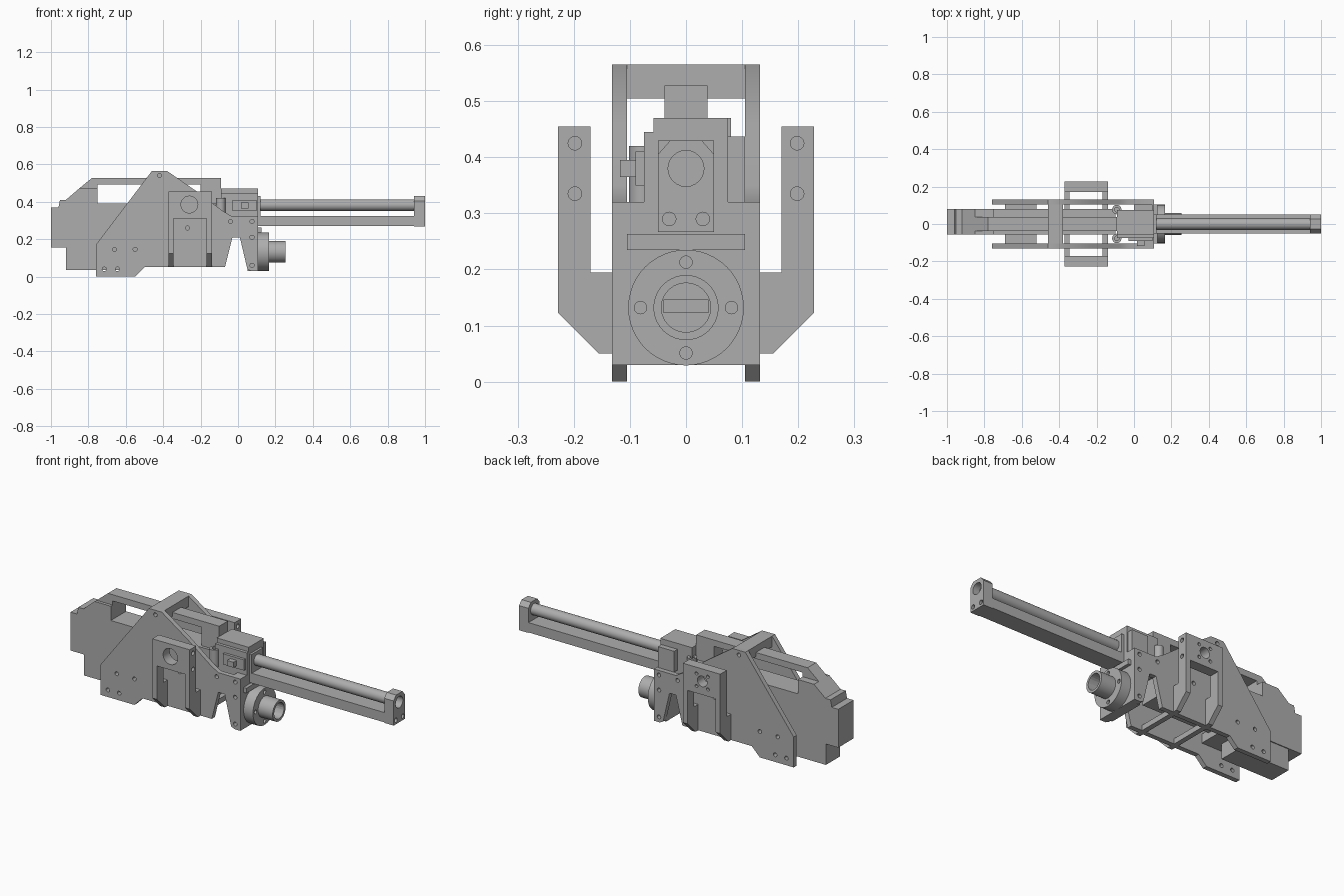
import bpy
import bmesh
import math
from mathutils import Matrix, Vector

cube = bpy.data.objects.get("Cube")
if cube:
    bpy.data.objects.remove(cube, do_unlink=True)

metal = bpy.data.materials.new("grey_metal")
metal.use_nodes = True
GREY = (0.42, 0.42, 0.42, 1)
metal.diffuse_color = GREY
metal.node_tree.nodes["Principled BSDF"].inputs["Base Color"].default_value = GREY


def finish(name, bm, smooth=False):
    bmesh.ops.recalc_face_normals(bm, faces=bm.faces)
    mesh = bpy.data.meshes.new(name)
    bm.to_mesh(mesh)
    bm.free()
    mesh.materials.append(metal)
    obj = bpy.data.objects.new(name, mesh)
    bpy.context.collection.objects.link(obj)
    if smooth:
        shade(obj)
    return obj


def activate(obj):
    bpy.ops.object.select_all(action='DESELECT')
    obj.select_set(True)
    bpy.context.view_layer.objects.active = obj


def shade(obj):
    activate(obj)
    bpy.ops.object.shade_smooth_by_angle(angle=math.radians(35))


def prism(name, points, axis, a, b):
    """Extrude an (x, z) profile along y, or a (y, z) profile along x."""
    bm = bmesh.new()
    place = (lambda u, v: (u, a, v)) if axis == "y" else (lambda u, v: (a, u, v))
    face = bm.faces.new([bm.verts.new(place(u, v)) for u, v in points])
    moved = bmesh.ops.extrude_face_region(bm, geom=[face])["geom"]
    step = Vector((0, b - a, 0)) if axis == "y" else Vector((b - a, 0, 0))
    bmesh.ops.translate(bm, vec=step, verts=[v for v in moved if isinstance(v, bmesh.types.BMVert)])
    return finish(name, bm)


def box(name, x, y, z):
    return prism(name, [(x[0], z[0]), (x[1], z[0]), (x[1], z[1]), (x[0], z[1])], "y", *y)


def add_rod(bm, axis, centre, r, length, sides):
    turn = {"x": Matrix.Rotation(math.pi / 2, 4, 'Y'),
            "y": Matrix.Rotation(math.pi / 2, 4, 'X'),
            "z": Matrix()}[axis]
    bmesh.ops.create_cone(bm, cap_ends=True, segments=sides, radius1=r, radius2=r,
                          depth=length, matrix=Matrix.Translation(centre) @ turn)


def rod(name, axis, centre, r, length, sides=32):
    bm = bmesh.new()
    add_rod(bm, axis, centre, r, length, sides)
    return finish(name, bm, True)


def drill(obj, holes):
    """Cut round holes given as (axis, centre, radius, length)."""
    bm = bmesh.new()
    for axis, centre, r, length in holes:
        add_rod(bm, axis, centre, r, length, 24)
    cutter = finish("hole_cutter", bm)
    cutter.hide_render = True
    mod = obj.modifiers.new("holes", 'BOOLEAN')
    mod.operation = 'DIFFERENCE'
    mod.solver = 'EXACT'
    mod.object = cutter
    activate(obj)
    bpy.ops.object.modifier_apply(modifier=mod.name)
    bpy.data.objects.remove(cutter, do_unlink=True)
    shade(obj)


# Side plates with bolt holes
plate_profile = [(-0.76, 0), (-0.55, 0), (-0.5, 0.05), (-0.07, 0.05), (-0.03, 0.21),
                 (0.01, 0.21), (0.05, 0.04), (0.07, 0.03), (0.107, 0.03), (0.107, 0.32),
                 (-0.03, 0.32), (-0.08, 0.35), (-0.22, 0.455), (-0.38, 0.565),
                 (-0.46, 0.565), (-0.76, 0.17)]
plate_holes = [(-0.66, 0.145), (-0.55, 0.145), (-0.715, 0.04), (-0.645, 0.04), (-0.04, 0.295),
               (0.075, 0.295), (0.075, 0.21), (0.075, 0.06), (-0.42, 0.54), (-0.27, 0.26)]
for side, s in (("left", 1), ("right", -1)):
    plate = prism(side + "_side_plate", plate_profile, "y", s * 0.105, s * 0.132)
    drill(plate, [("y", (x, s * 0.12, z), 0.011, 0.06) for x, z in plate_holes])

# Cross members between the plates
box("top_crossbar", (-0.46, -0.38), (-0.105, 0.105), (0.505, 0.565))
box("rear_spacer", (-0.69, -0.52), (-0.105, 0.105), (0.12, 0.17))
box("front_bulkhead", (0.05, 0.107), (-0.105, 0.105), (0.03, 0.32))
box("bulkhead_lip", (0.107, 0.125), (-0.105, 0.105), (0.235, 0.263))

# Yoke: slotted arms and bands passing beneath the plates
X0, X1, LEG = -0.372, -0.14, 0.028
for side, s in (("left", 1), ("right", -1)):
    head = box(side + "_yoke_head", (X0, X1), (s * 0.17, s * 0.228), (0.31, 0.455))
    holes = [("x", (X1, s * 0.198, z), 0.012, 0.08) for z in (0.335, 0.425)]
    if s > 0:
        holes.append(("y", (-0.26, 0.2, 0.385), 0.03, 0.1))
        for k in range(4):
            t = math.pi / 4 + k * math.pi / 2
            holes.append(("y", (-0.26 + 0.05 * math.cos(t), 0.228, 0.385 + 0.05 * math.sin(t)),
                          0.009, 0.03))
    else:
        holes.append(("y", (-0.26, -0.2, 0.385), 0.045, 0.1))
    drill(head, holes)
    leg_profile = [(0.132, 0.05), (0.155, 0.05), (0.228, 0.123), (0.228, 0.31),
                   (0.17, 0.31), (0.17, 0.195), (0.132, 0.195)]
    for end, x in (("rear", X0), ("front", X1 - LEG)):
        prism(f"{side}_{end}_yoke_leg", [(s * y, z) for y, z in leg_profile], "x", x, x + LEG)
for end, x in (("rear", X0), ("front", X1 - LEG)):
    box(end + "_yoke_band", (x, x + LEG), (-0.105, 0.105), (0.05, 0.08))

# Main housing with raised back and lower box
prism("main_housing", [(-1, 0.155), (-0.1, 0.155), (-0.1, 0.39), (-0.75, 0.39),
                       (-0.75, 0.47), (-0.85, 0.47), (-0.92, 0.41), (-0.952, 0.41),
                       (-0.96, 0.37), (-1, 0.37)], "y", -0.055, 0.08)
box("lower_housing", (-0.92, -0.6), (-0.05, 0.075), (0.035, 0.155))

# Top carrying rail
prism("top_rail", [(-0.85, 0.47), (-0.75, 0.47), (-0.75, 0.493), (-0.2, 0.493), (-0.2, 0.39),
                   (-0.09, 0.39), (-0.09, 0.528), (-0.78, 0.528)], "y", -0.038, 0.038)

# Stepped front block
prism("front_block", [(-0.075, 0.265), (0.075, 0.265), (0.075, 0.47), (0.045, 0.47),
                      (-0.058, 0.47), (-0.058, 0.445), (-0.075, 0.445)], "x", -0.09, 0.107)
box("side_arm", (0.0, 0.1), (0.06, 0.105), (0.32, 0.437))
box("latch_base", (-0.03, 0.1), (-0.09, -0.075), (0.35, 0.41))
box("latch_knob", (0.015, 0.055), (-0.118, -0.09), (0.365, 0.395))
for side, s in (("left", 1), ("right", -1)):
    pin = rod(side + "_pin", "z", (-0.092, s * 0.077, 0.37), 0.025, 0.1)
    drill(pin, [("z", (-0.092, s * 0.077, 0.42), 0.012, 0.05)])

# Long guide: bar, tube and end block
box("guide_bar", (0.1, 0.945), (-0.05, 0.05), (0.27, 0.325))
rod("guide_tube", "x", (0.52, 0, 0.382), 0.031, 0.88)
box("tube_collar", (0.1, 0.12), (-0.05, 0.05), (0.325, 0.43))
end_block = prism("guide_end_block", [(-0.05, 0.267), (0.05, 0.267), (0.05, 0.405),
                                      (0.028, 0.43), (-0.028, 0.43), (-0.05, 0.405)],
                  "x", 0.942, 1.0)
drill(end_block, [("x", (1.0, 0, 0.38), 0.032, 0.08)] +
      [("x", (1.0, y, 0.29), 0.012, 0.06) for y in (-0.03, 0.03)])

# Bolted flange and hollow spigot
flange = rod("flange", "x", (0.135, 0, 0.132), 0.103, 0.06, 48)
drill(flange, [("x", (0.165, 0.081 * math.cos(k * math.pi / 2),
                      0.132 + 0.081 * math.sin(k * math.pi / 2)), 0.011, 0.04) for k in range(4)])
spigot = rod("spigot", "x", (0.205, 0, 0.132), 0.058, 0.1, 40)
drill(spigot, [("x", (0.225, 0, 0.132), 0.044, 0.1)])
box("spigot_key", (0.165, 0.185), (-0.04, 0.04), (0.122, 0.146))
